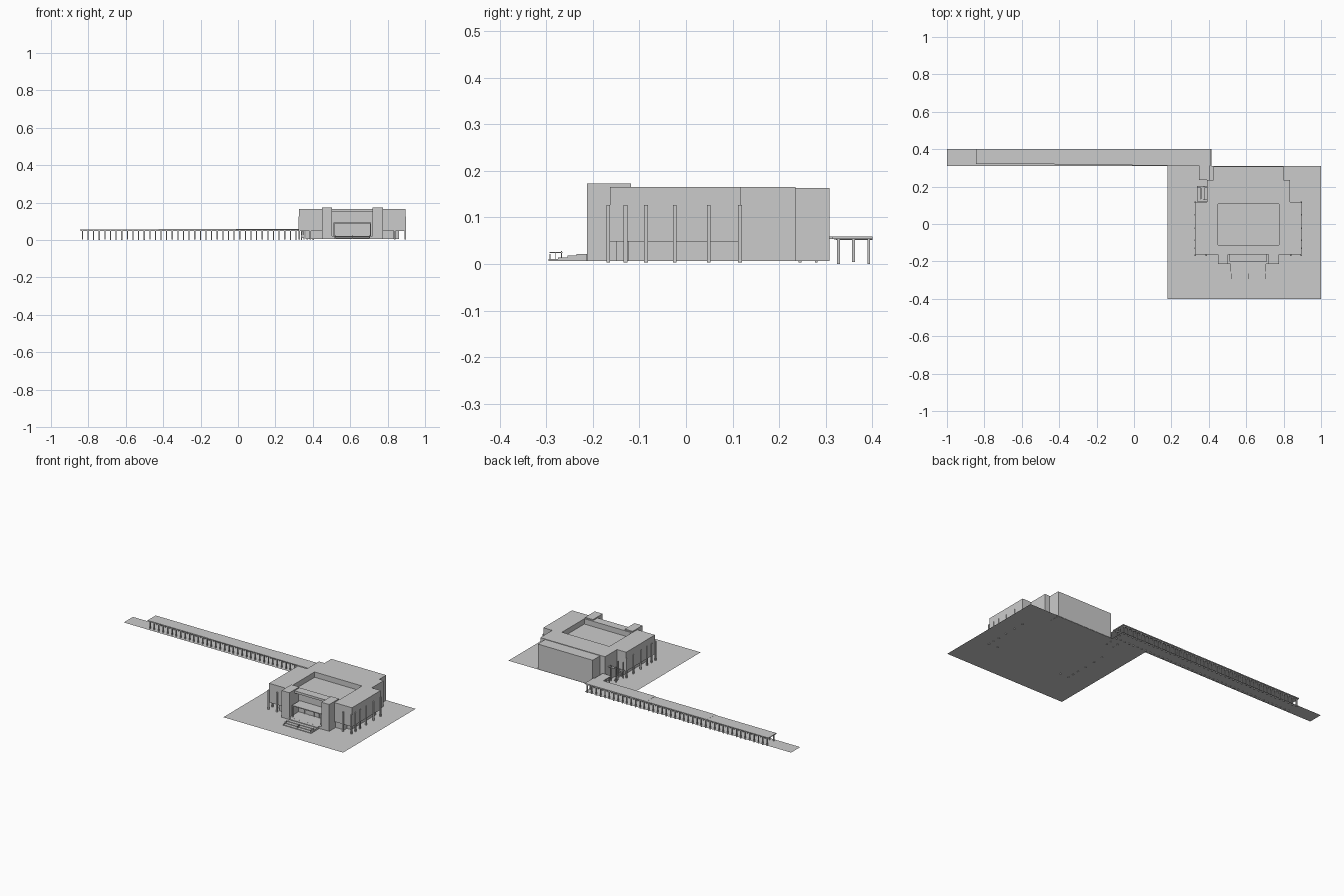
import bpy, bmesh, math


def mesh_object(name, bm):
    bmesh.ops.recalc_face_normals(bm, faces=bm.faces)
    me = bpy.data.meshes.new(name)
    bm.to_mesh(me)
    bm.free()
    ob = bpy.data.objects.new(name, me)
    bpy.context.collection.objects.link(ob)
    return ob


def add_box(bm, x0, x1, y0, y1, z0, z1):
    vs = bmesh.ops.create_cube(bm, size=1)["verts"]
    for v in vs:
        v.co = (x1 if v.co.x > 0 else x0, y1 if v.co.y > 0 else y0, z1 if v.co.z > 0 else z0)


def boxes(name, items):
    bm = bmesh.new()
    for b in items:
        add_box(bm, *b)
    return mesh_object(name, bm)


def plane(name, x0, x1, y0, y1, z):
    bm = bmesh.new()
    bm.faces.new([bm.verts.new(p) for p in ((x0, y0, z), (x1, y0, z), (x1, y1, z), (x0, y1, z))])
    return mesh_object(name, bm)


def post(x, y, z0, z1, r):
    return (x - r, x + r, y - r, y + r, z0, z1)


G = 0.007          # ground level
CX = 0.611         # symmetry axis of the building


def both(x0, x1, *rest):
    # a box and its mirror image about the building axis
    return [(x0, x1, *rest), (2 * CX - x1, 2 * CX - x0, *rest)]


# ground sheets
plane("ground_plot", 0.18, 1.0, -0.40, 0.31, G)
plane("path_ground", -1.0, 0.415, 0.31, 0.40, G)

# upper hall with sunken roof and entrance recess
hall = boxes("upper_hall", [(0.327, 0.895, -0.163, 0.118, 0.048, 0.166)])
cutter = boxes("hall_cutter", [
    (0.45, 0.775, -0.112, 0.107, 0.133, 0.20),
    (0.50, 0.72, -0.20, -0.125, 0.0, 0.152)])
cutter.hide_render = True
cutter.hide_viewport = True
cut = hall.modifiers.new("recesses", "BOOLEAN")
cut.operation = "DIFFERENCE"
cut.object = cutter

# recessed ground floor
boxes("ground_floor", [
    (0.36, 0.862, -0.124, 0.118, G, 0.048),
    *both(0.39, 0.46, -0.15, -0.124, G, 0.048)])

# stepped rear wings
boxes("rear_wing", [(0.39, 0.834, 0.118, 0.235, G, 0.166)])
boxes("rear_block", [(0.424, 0.80, 0.235, 0.308, 0.006, 0.163)])

# entrance pylons flanking the door
boxes("entrance_pylons", both(0.448, 0.502, -0.213, -0.118, G, 0.173))

# entrance frame, gallery beam and door mullions
boxes("entrance_frame", [
    *both(0.51, 0.517, -0.20, -0.193, 0.022, 0.093),
    (0.51, 0.712, -0.20, -0.125, 0.088, 0.093),
    *[post(0.51 + 0.0337 * i, -0.128, 0.022, 0.088, 0.002) for i in range(1, 6)]])

# front stairs and terrace
boxes("front_stairs", [(0.50, 0.722, -0.215, -0.12, G, 0.022)] +
      [(0.515, 0.707, -0.295 + 0.02 * i, -0.213, G + 0.0037 * i, G + 0.0037 * (i + 1))
       for i in range(4)])

# stair handrails
rails = []
for x in (0.52, 0.611, 0.702):
    for k in range(3):
        rails.append(post(x, -0.292 + 0.012 * k, G, 0.022 + 0.003 * k, 0.001))
    rails.append((x - 0.001, x + 0.001, -0.293, -0.265, 0.024, 0.026))
boxes("stair_rails", rails)

# tall outer columns along the sides and front corners
cols = []
for y in (-0.167, -0.13, -0.086, -0.024, 0.049, 0.116):
    cols += both(0.323, 0.331, y - 0.004, y + 0.004, 0.003, 0.127)
cols += both(0.381, 0.389, -0.171, -0.163, 0.003, 0.127)
boxes("outer_columns", cols)

# outdoor stair on the rear left corner
steps = []
for flight in range(2):
    for i in range(8):
        t = i if flight == 0 else 7 - i
        y = 0.195 - 0.008 * t
        z = 0.012 + 0.005 * i + 0.042 * flight
        x = 0.338 + 0.02 * flight
        steps.append((x, x + 0.018, y - 0.008, y, z, z + 0.004))
steps += [(0.337, 0.39, 0.12, 0.133, 0.048, 0.052), (0.337, 0.39, 0.193, 0.204, 0.09, 0.094)]
steps += [post(x, y, G, 0.105, 0.0018) for x in (0.339, 0.374) for y in (0.131, 0.2)]
boxes("corner_stair", steps)

# covered walkway roof in three bays plus the return to the building
boxes("walkway_roof", [
    (-0.845, -0.425, 0.322, 0.401, 0.052, 0.057),
    (-0.425, -0.01, 0.318, 0.401, 0.053, 0.058),
    (-0.01, 0.413, 0.314, 0.401, 0.054, 0.059),
    (0.347, 0.406, 0.235, 0.315, 0.054, 0.059)])

# walkway columns in two rows
walk = []
n = 42
for i in range(n):
    x = -0.832 + i * (0.40 + 0.832) / (n - 1)
    z = 0.002 if i % 4 == 0 else 0.0
    for y in (0.328, 0.393):
        walk.append(post(x, y, z, 0.054, 0.003))
walk += [post(x, y, 0.003, 0.055, 0.003) for x in (0.353, 0.40) for y in (0.245, 0.28)]
walk.append(post(0.404, 0.36, 0.004, 0.055, 0.003))
boxes("walkway_columns", walk)

# beams over the walkway columns
boxes("walkway_beams", [(-0.84, 0.405, y - 0.003, y + 0.003, 0.049, 0.054) for y in (0.328, 0.393)])
